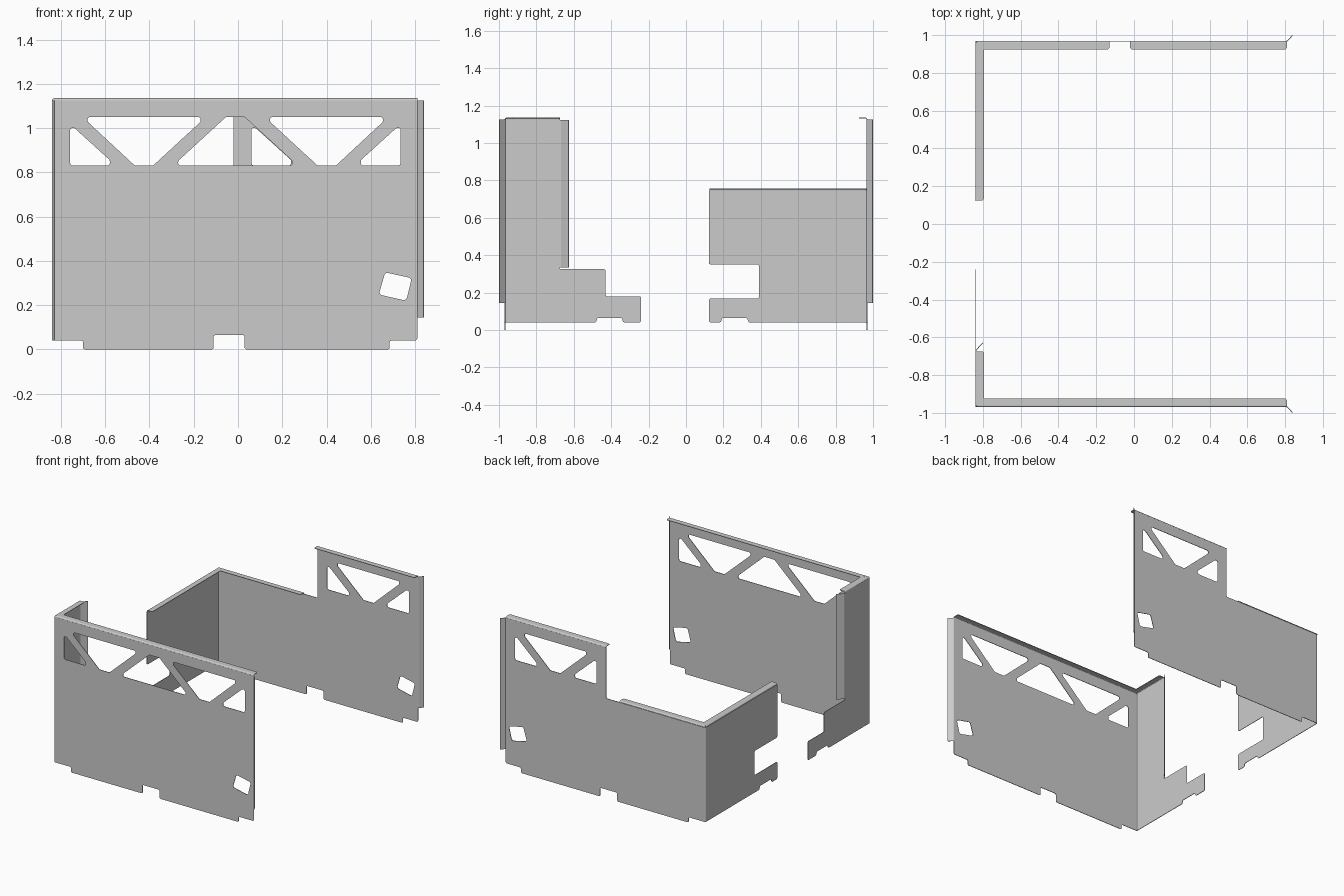
import bpy, bmesh, math
from mathutils import Vector

if "Cube" in bpy.data.objects:
    bpy.data.objects.remove(bpy.data.objects["Cube"])

T = 0.004                      # sheet thickness
Y, X = 0.968, -0.838           # mid-planes of the long panels and the end panels


def link(name, me):
    ob = bpy.data.objects.new(name, me)
    bpy.context.collection.objects.link(ob)
    return ob


def rounded(pts, r):
    """Fillet polygon corners; an optional third value overrides the radius."""
    out, n = [], len(pts)
    for i, p in enumerate(pts):
        rad = p[2] if len(p) > 2 else r
        c = Vector(p[:2])
        a, b = Vector(pts[i - 1][:2]) - c, Vector(pts[(i + 1) % n][:2]) - c
        if rad == 0:
            out.append(c)
            continue
        half = a.angle(b) / 2
        d = min(rad / math.tan(half), a.length * 0.48, b.length * 0.48)
        p0, p1 = c + a.normalized() * d, c + b.normalized() * d
        centre = c + (a.normalized() + b.normalized()).normalized() * (d / math.cos(half))
        rr = (p0 - centre).length
        for k in range(5):
            v = (p0 - centre).lerp(p1 - centre, k / 4)
            out.append(centre + v.normalized() * rr)
    return out


def plate(name, outline, holes, place):
    """Flat sheet with openings; place maps (u, v, w) to world."""
    cu = bpy.data.curves.new(name, 'CURVE')
    cu.dimensions, cu.fill_mode, cu.extrude = '2D', 'BOTH', T / 2
    for pts in [rounded(outline, 0.01)] + [rounded(h, 0.014) for h in holes]:
        sp = cu.splines.new('POLY')
        sp.points.add(len(pts) - 1)
        for q, p in zip(sp.points, pts):
            q.co = (p.x, p.y, 0, 1)
        sp.use_cyclic_u = True
    tmp = link(name + "_curve", cu)
    dg = bpy.context.evaluated_depsgraph_get()
    me = bpy.data.meshes.new_from_object(tmp.evaluated_get(dg))
    bpy.data.objects.remove(tmp)
    bm = bmesh.new()
    bm.from_mesh(me)
    for v in bm.verts:
        v.co = place(*v.co)
    bmesh.ops.remove_doubles(bm, verts=bm.verts, dist=1e-5)
    bmesh.ops.recalc_face_normals(bm, faces=bm.faces)
    for f in bm.faces:
        f.smooth = False
    bm.to_mesh(me)
    bm.free()
    link(name, me)


def strip(name, starts, ends):
    """Folded strip of sheet between two matching polylines."""
    n = len(starts)
    me = bpy.data.meshes.new(name)
    me.from_pydata(list(starts) + list(ends), [],
                   [(i, i + 1, n + i + 1, n + i) for i in range(n - 1)])
    ob = link(name, me)
    m = ob.modifiers.new("thickness", 'SOLIDIFY')
    m.thickness, m.offset = T, 0


def upright(name, path, z0, z1):
    strip(name, [(x, y, z0) for x, y in path], [(x, y, z1) for x, y in path])


def top_flange(name, z, place, s0, s1, mitre):
    """Inward top lip with a bend; the start is mitred or chamfered."""
    r = 0.008
    prof = [(r - r * math.cos(a), z - r + r * math.sin(a))
            for a in (k * math.pi / 8 for k in range(5))] + [(0.036, z), (0.044, z)]
    sg = 1 if s1 > s0 else -1
    cut = [max(0, d - 0.036) for d, h in prof]
    strip(name,
          [place(s0 + sg * (d if mitre else c), d, h) for (d, h), c in zip(prof, cut)],
          [place(s1 - sg * c, d, h) for (d, h), c in zip(prof, cut)])


# Openings shared by both long panels
tri_right = [(0.555, 0.83), (0.735, 0.83), (0.735, 1.0), (0.715, 1.0), (0.555, 0.855)]
trap_right = [(0.145, 1.05), (0.145, 1.028), (0.36, 0.83), (0.442, 0.83), (0.655, 1.028), (0.655, 1.05)]
handle = [(0.665, 0.348), (0.785, 0.322), (0.76, 0.22), (0.636, 0.248)]
shift = lambda pts, c: [(c - x, z) for x, z in pts]
tri_left, trap_left = shift(tri_right, -0.024), shift(trap_right, -0.024)
peak = [(-0.27, 0.83), (0.245, 0.83), (0.245, 0.852), (0.03, 1.05), (-0.054, 1.05), (-0.27, 0.852)]
tri_back = shift(tri_right, 0.795)

# Lower edge with feet steps and centre notch
foot = [(-0.83, 0.04, 0), (-0.70, 0.04), (-0.70, 0), (-0.11, 0), (-0.11, 0.065), (0.03, 0.065),
        (0.03, 0), (0.685, 0), (0.685, 0.04), (0.81, 0.04), (0.81, 0.145, 0), (0.808, 0.145, 0)]
front_out = foot + [(0.808, 1.125, 0), (-0.83, 1.125, 0)]
back_out = foot + [(0.808, 1.125, 0), (-0.02, 1.125, 0), (-0.02, 0.745), (-0.83, 0.745, 0)]

# End panel outlines as (distance from centre, height)
front_end = [(0.96, 0.04, 0), (0.48, 0.04), (0.475, 0.065), (0.345, 0.065), (0.335, 0.04), (0.24, 0.04),
             (0.24, 0.18), (0.43, 0.18), (0.43, 0.325), (0.675, 0.325, 0), (0.675, 1.125, 0), (0.96, 1.125, 0)]
back_end = [(0.96, 0.04, 0), (0.335, 0.04), (0.325, 0.065), (0.195, 0.065), (0.185, 0.04), (0.122, 0.04),
            (0.122, 0.168), (0.39, 0.168), (0.39, 0.35), (0.122, 0.35), (0.122, 0.745, 0), (0.96, 0.745, 0)]

sides = [("front", -1, front_out, [tri_left, trap_left, peak, trap_right, tri_right, handle], front_end, 1.133),
         ("back", 1, back_out, [tri_back, trap_right, tri_right, handle], back_end, 0.755)]
for name, k, outline, holes, end, top in sides:
    # Long panel and the end panel folded from it
    plate(name + "_panel", outline, holes, lambda u, v, w: (u, k * Y + w, v))
    plate(name + "_end_panel", end, [], lambda u, v, w: (X + w, k * u, v))
    # Rounded vertical corner bend
    r = 0.008
    upright(name + "_corner_bend",
            [(X + r - r * math.sin(a), k * (Y - r + r * math.cos(a)))
             for a in (i * math.pi / 8 for i in range(5))], 0.04, top - r)
    # Outward angled lip on the open edge
    upright(name + "_edge_lip", [(0.808, k * Y), (0.812, k * (Y + 0.001)), (0.839, k * 0.9985)], 0.145, 1.125)
    # Inward top flanges, mitred at the corner
    along = lambda s, d, h: (s, k * (Y - d), h)
    across = lambda s, d, h: (X + d, k * s, h)
    top_flange(name + "_top_flange", top, along, X, 0.81 if k < 0 else -0.13, True)
    top_flange(name + "_end_top_flange", top, across, Y, 0.675 if k < 0 else 0.125, True)

# Raised section flange of the back panel
top_flange("back_raised_top_flange", 1.133, lambda s, d, h: (s, Y - d, h), -0.02, 0.81, False)
# Angled stiffening lip of the front end panel
upright("front_end_lip", [(X, -0.675), (X + 0.002, -0.668), (-0.80, -0.628)], 0.335, 1.122)
